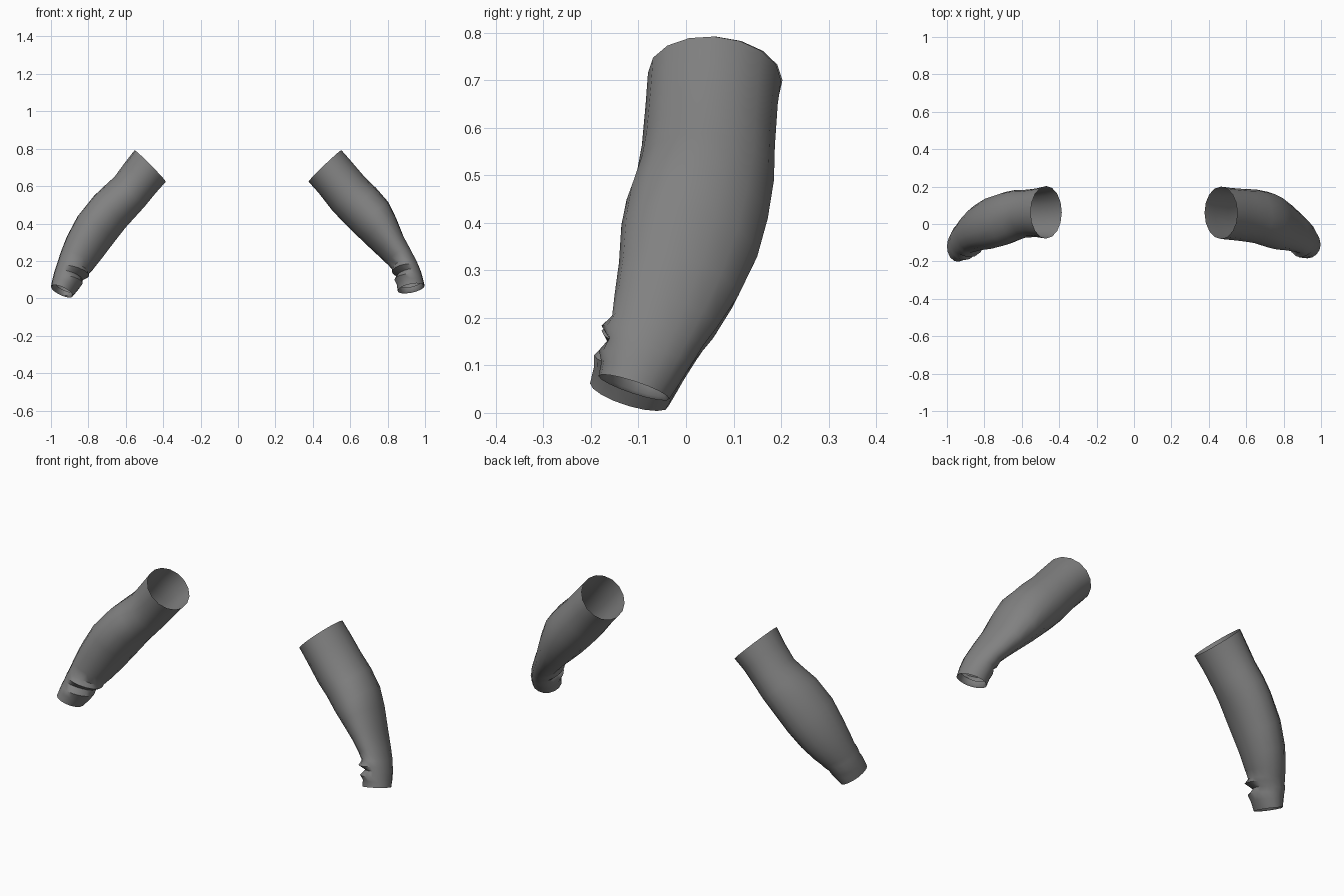
import bpy, bmesh, math
from mathutils import Vector

SIDES = 16

fabric = bpy.data.materials.new("grey fabric")
fabric.diffuse_color = (0.22, 0.22, 0.22, 1)

# Each section: outer x, z | inner x, z | front y, back y | tilt (front raised) | fold on inner front side
RIGHT = [
    (.553, .792, .377, .624, -.080, .200, .008, 0),
    (.605, .733, .430, .565, -.085, .193, .000, 0),
    (.676, .650, .500, .475, -.093, .187, .000, 0),
    (.740, .588, .560, .410, -.103, .185, .010, 0),
    (.805, .513, .625, .345, -.125, .172, .020, 0),
    (.845, .430, .680, .295, -.136, .150, .033, 0),
    (.885, .330, .750, .233, -.141, .110, .035, 0),
    (.930, .245, .800, .187, -.150, .066, .035, 0),
    (.960, .187, .824, .160, -.157, .036, .032, -.03),
    (.970, .163, .826, .140, -.172, .024, .030, .10),
    (.979, .140, .846, .122, -.170, .012, .028, -.16),
    (.987, .112, .838, .098, -.180, -.003, .026, .06),
    (.992, .092, .848, .074, -.180, -.016, .025, -.04),
    (.998, .067, .853, .040, -.184, -.035, .024, 0),
]
LEFT = [
    (.553, .792, .386, .624, -.078, .203, .008, 0),
    (.605, .725, .440, .563, -.070, .190, .000, 0),
    (.660, .650, .500, .490, -.072, .183, .000, 0),
    (.715, .600, .550, .435, -.090, .182, .010, 0),
    (.770, .548, .600, .380, -.112, .172, .020, 0),
    (.858, .438, .665, .297, -.132, .145, .033, 0),
    (.917, .326, .725, .218, -.140, .105, .035, 0),
    (.950, .240, .770, .163, -.150, .063, .035, 0),
    (.966, .190, .795, .135, -.157, .035, .032, -.03),
    (.975, .163, .800, .120, -.172, .022, .030, .10),
    (.983, .138, .828, .103, -.172, .010, .028, -.16),
    (.990, .110, .832, .080, -.190, -.005, .026, .06),
    (.995, .090, .850, .052, -.196, -.018, .025, -.04),
    (1.00, .062, .883, .014, -.202, -.037, .024, 0),
]


def ring_points(section, side):
    """Tilted oval through the outer, inner, front and back points."""
    ox, oz, ix, iz, front, back, tilt, fold = section
    centre = Vector(((ox + ix) / 2, (front + back) / 2, (oz + iz) / 2))
    across = Vector(((ox - ix) / 2, 0, (oz - iz) / 2))
    forward = Vector((0, (front - back) / 2, tilt))
    points = []
    for i in range(SIDES):
        a = 2 * math.pi * i / SIDES
        # folds are strongest toward the inner front of the wrist
        r = 1 + fold * max(0, math.cos(a - math.radians(130))) ** 2
        p = centre + r * (across * math.cos(a) + forward * math.sin(a))
        points.append(Vector((p.x * side, p.y, p.z)))
    return points


def make_sleeve(name, sections, side):
    bm = bmesh.new()
    rings = [ring_points(s, side) for s in sections]
    # turned-in hem at the cuff
    end = rings[-1]
    centre = sum(end, Vector()) / SIDES
    up = (sum(rings[-2], Vector()) / SIDES - centre).normalized()
    rings.append([centre + (p - centre) * 0.9 + up * 0.006 for p in end])
    rings.append([centre + (p - centre) * 0.86 + up * 0.03 for p in end])
    loops = [[bm.verts.new(p) for p in ring] for ring in rings]
    for lower, upper in zip(loops, loops[1:]):
        for i in range(SIDES):
            j = (i + 1) % SIDES
            quad = (lower[i], lower[j], upper[j], upper[i])
            bm.faces.new(quad if side < 0 else quad[::-1])
    # point the faces outward
    bm.normal_update()
    f = bm.faces[:][0]
    mid = sum(rings[0], Vector()) / SIDES
    if f.normal.dot(f.calc_center_median() - mid) < 0:
        bmesh.ops.reverse_faces(bm, faces=bm.faces[:])
    mesh = bpy.data.meshes.new(name)
    bm.to_mesh(mesh)
    bm.free()
    mesh.materials.append(fabric)
    obj = bpy.data.objects.new(name, mesh)
    bpy.context.collection.objects.link(obj)
    bpy.ops.object.select_all(action='DESELECT')
    obj.select_set(True)
    bpy.context.view_layer.objects.active = obj
    bpy.ops.object.shade_smooth_by_angle(angle=math.radians(50))


make_sleeve("right_sleeve", RIGHT, 1)
make_sleeve("left_sleeve", LEFT, -1)
